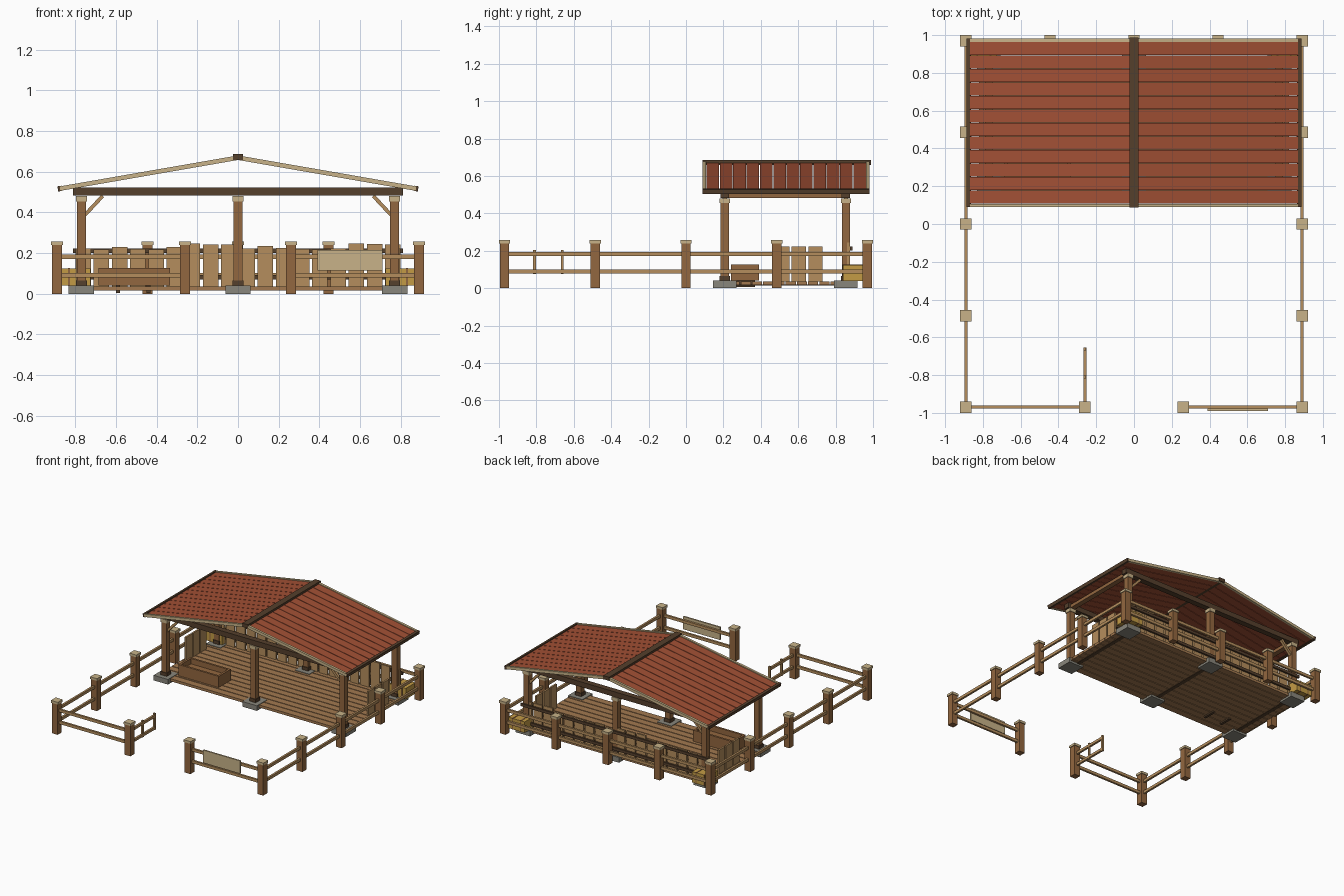
import bpy, bmesh, math, random
from mathutils import Matrix, Vector

random.seed(4)
if "Cube" in bpy.data.objects:
    bpy.data.objects.remove(bpy.data.objects["Cube"], do_unlink=True)


def material(name, rgb):
    m = bpy.data.materials.new(name)
    m.use_nodes = True
    col = (*rgb, 1)
    m.diffuse_color = col
    bsdf = m.node_tree.nodes["Principled BSDF"]
    bsdf.inputs["Base Color"].default_value = col
    bsdf.inputs["Roughness"].default_value = 0.9
    return m


CREAM = material("cream_wood", (0.58, 0.45, 0.25))
LIGHT = material("light_wood", (0.46, 0.27, 0.11))
WOOD = material("brown_wood", (0.29, 0.135, 0.05))
FLOOR = material("floor_wood", (0.36, 0.19, 0.08))
DARK = material("dark_wood", (0.09, 0.05, 0.025))
RED = material("red_roof", (0.36, 0.08, 0.035))
STONE = material("grey_stone", (0.25, 0.24, 0.20))
HAY = material("yellow_hay", (0.55, 0.33, 0.06))


def build(name, mat, boxes):
    """One object from boxes given as (centre, size) or (centre, size, tilt about y)."""
    bm = bmesh.new()
    for c, s, *tilt in boxes:
        rot = Matrix.Rotation(tilt[0] if tilt else 0, 4, 'Y')
        bmesh.ops.create_cube(bm, size=1, matrix=Matrix.Translation(c) @ rot @ Matrix.Diagonal((*s, 1)))
    mesh = bpy.data.meshes.new(name)
    bm.to_mesh(mesh)
    bm.free()
    mesh.materials.append(mat)
    ob = bpy.data.objects.new(name, mesh)
    bpy.context.collection.objects.link(ob)
    return ob


def span(x0, x1, y0, y1, z0, z1):
    return (((x0 + x1) / 2, (y0 + y1) / 2, (z0 + z1) / 2), (x1 - x0, y1 - y0, z1 - z0))


SIDES = (-1, 1)
FX, FY = 0.89, 0.97

# Fence posts and caps
spots = [(s * FX, FY * k / 2) for s in SIDES for k in range(-2, 3)]
spots += [(FX * k / 2, FY) for k in (-1, 0, 1)] + [(s * 0.26, -FY) for s in SIDES]
build("fence_posts", WOOD, [((x, y, 0.12), (0.05, 0.05, 0.24)) for x, y in spots])
build("fence_caps", CREAM, [((x, y, 0.248), (0.06, 0.06, 0.018)) for x, y in spots])

# Fence rails and open gate
rails = []
for z in (0.09, 0.183):
    rails += [((s * FX, 0, z), (0.016, 2 * FY, 0.022)) for s in SIDES]
    rails += [((s * 0.575, -FY, z), (0.63, 0.016, 0.022)) for s in SIDES]
    rails.append(((0, FY, z), (2 * FX, 0.016, 0.022)))
build("fence_rails", LIGHT, rails)
gate = [span(-0.268, -0.252, -0.96, -0.655, z - 0.01, z + 0.01) for z in (0.09, 0.183)]
gate += [((-0.26, y, 0.14), (0.014, 0.014, 0.13)) for y in (-0.81, -0.662)]
build("gate", LIGHT, gate)
build("sign_board", CREAM, [span(0.39, 0.71, -0.99, -0.978, 0.115, 0.215)])

# Shelter posts with stones, collars and capitals
PX, FRONT, BACK = 0.77, 0.207, 0.855
spots = [(x, y) for x in (-PX, 0, PX) for y in (FRONT, BACK)]
build("foot_stones", STONE, [((x, y, 0.02), (0.125, 0.125, 0.04)) for x, y in spots])
build("post_collars", DARK, [((x, y, 0.052), (0.054, 0.054, 0.028)) for x, y in spots])
build("shelter_posts", WOOD, [((x, y, 0.26), (0.044, 0.044, 0.44)) for x, y in spots])
build("post_capitals", CREAM, [((x, y, 0.467), (0.054, 0.054, 0.026)) for x, y in spots])

# Beams and corner braces
build("cross_beams", DARK, [((0, y, 0.502), (1.62, 0.045, 0.04)) for y in (FRONT, BACK)])
build("side_beams", WOOD, [span(s * PX - 0.02, s * PX + 0.02, 0.185, 0.877, 0.482, 0.508) for s in SIDES])
build("braces", LIGHT, [((s * 0.71, y, 0.433), (0.018, 0.022, 0.13), -s * math.radians(43))
                        for s in SIDES for y in (FRONT, BACK)])

# Plank floor
step = (0.89 - 0.17) / 12
build("floor_planks", FLOOR, [((0, 0.17 + step * (i + 0.5), 0.026), (1.64, step - 0.006, 0.02)) for i in range(12)])
build("floor_joists", DARK, [((x, 0.53, 0.016), (0.03, 0.7, 0.006)) for x in (-0.75, 0, 0.75)])

# Back and side walls of uneven upright boards
boards = []
for i in range(18):
    top = random.uniform(0.215, 0.25)
    x = (i - 8.5) * 0.0895
    boards.append(span(x - 0.038, x + 0.038, 0.862, 0.876, 0.036, top))
for s in SIDES:
    for y in (0.515, 0.603, 0.692):
        boards.append(span(s * 0.79 - 0.007, s * 0.79 + 0.007, y - 0.038, y + 0.038, 0.036, 0.222))
build("wall_boards", LIGHT, boards)
build("wall_rails", DARK, [span(-0.81, 0.81, 0.876, 0.89, z, z + 0.022) for z in (0.07, 0.2)])

# Feed trough
X0, X1, Y0, Y1 = -0.685, -0.335, 0.24, 0.39
build("trough_walls", WOOD, [
    span(X0, X1, Y0, Y0 + 0.016, 0.04, 0.127), span(X0, X1, Y1 - 0.016, Y1, 0.04, 0.127),
    span(X0, X0 + 0.016, Y0 + 0.016, Y1 - 0.016, 0.04, 0.127),
    span(X1 - 0.016, X1, Y0 + 0.016, Y1 - 0.016, 0.04, 0.127),
    span(X0 + 0.016, X1 - 0.016, Y0 + 0.016, Y1 - 0.016, 0.04, 0.085)])
build("trough_runners", DARK, [span(x - 0.01, x + 0.01, 0.27, 0.37, 0.005, 0.045) for x in (-0.59, -0.44)])

# Hay bales with straps
build("hay_bales", HAY, [((s * 0.795, 0.9, 0.082), (0.14, 0.12, 0.085)) for s in SIDES])
build("hay_straps", WOOD, [((s * 0.795 + d, 0.9, 0.082), (0.01, 0.124, 0.089))
                           for s in SIDES for d in (-0.035, 0.035)])

# Roof: two slopes of planks, edge boards and ridge
RIDGE, EAVE, HALF = 0.667, 0.515, 0.875
ANGLE = math.atan2(RIDGE - EAVE, HALF)
LENGTH = math.hypot(HALF, RIDGE - EAVE)


def slope(s, y, width, thick, lift=0):
    centre = Vector((s * HALF / 2, y, (RIDGE + EAVE) / 2 + lift))
    return (centre, (LENGTH, width, thick), s * ANGLE)


PITCH = 0.0715
build("roof_planks", RED, [slope(s, 0.107 + PITCH * (i + 0.5), PITCH - 0.004, 0.014)
                           for s in SIDES for i in range(12)])
build("gable_boards", CREAM, [slope(s, y, 0.018, 0.022, 0.002) for s in SIDES for y in (0.098, 0.972)])
build("eave_boards", DARK, [((s * 0.876, 0.535, 0.517), (0.02, 0.892, 0.026), s * ANGLE) for s in SIDES])
build("ridge_cap", DARK, [span(-0.025, 0.025, 0.088, 0.988, 0.658, 0.686)])
